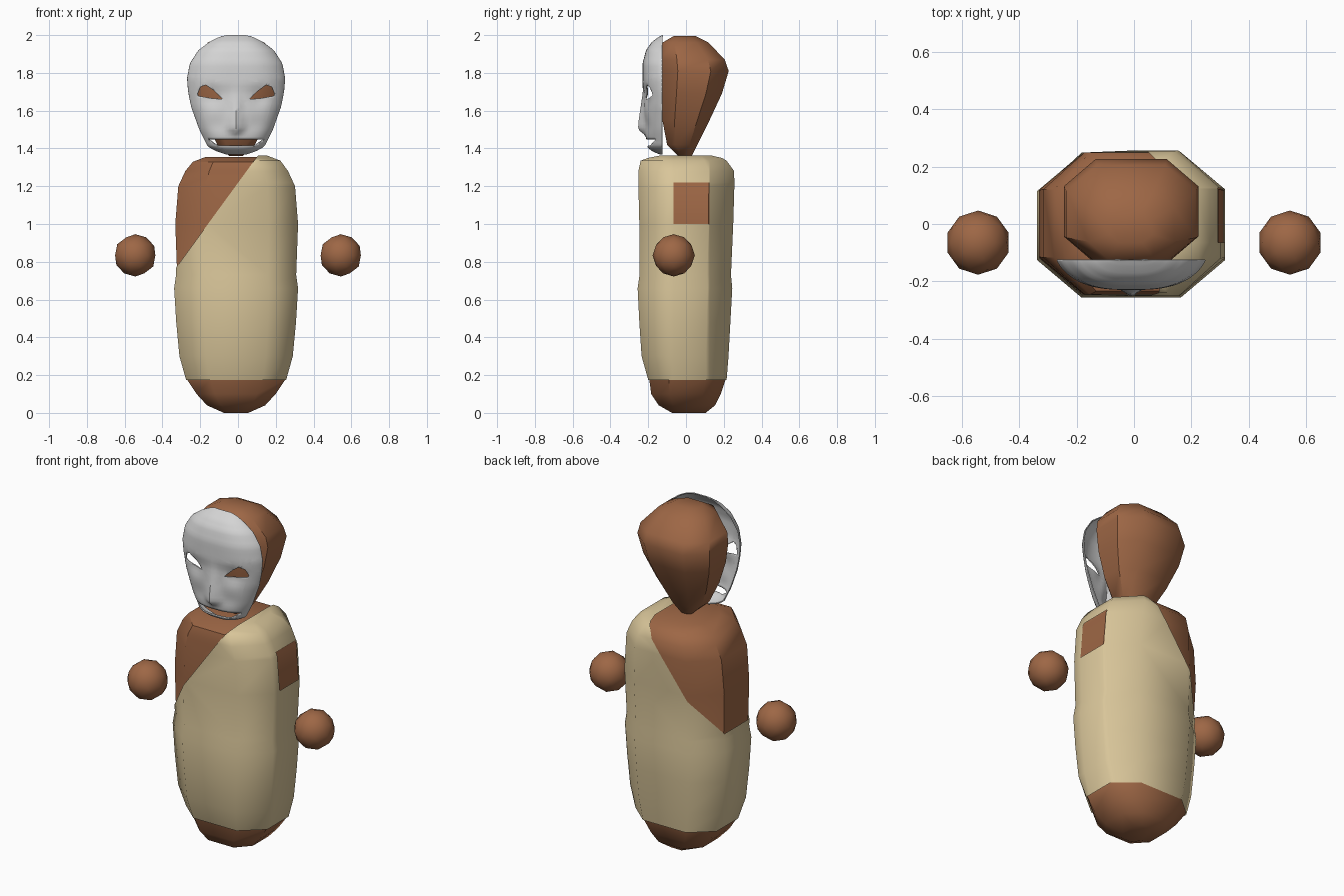
import bpy, bmesh, math
from mathutils import Vector

if "Cube" in bpy.data.objects:
    bpy.data.objects.remove(bpy.data.objects["Cube"], do_unlink=True)

CX = -0.01  # centre line of the figure


def material(name, rgb):
    m = bpy.data.materials.new(name)
    m.use_nodes = True
    m.diffuse_color = (*rgb, 1)
    m.node_tree.nodes["Principled BSDF"].inputs["Base Color"].default_value = (*rgb, 1)
    return m


brown = material("brown skin", (0.34, 0.135, 0.06))
cream = material("cream cloth", (0.69, 0.56, 0.32))
grey = material("pale grey mask", (0.66, 0.66, 0.66))


def finish(bm, name, mat, angle):
    me = bpy.data.meshes.new(name)
    bm.to_mesh(me)
    bm.free()
    ob = bpy.data.objects.new(name, me)
    bpy.context.collection.objects.link(ob)
    me.materials.append(mat)
    bpy.ops.object.select_all(action="DESELECT")
    ob.select_set(True)
    bpy.context.view_layer.objects.active = ob
    bpy.ops.object.shade_smooth_by_angle(angle=math.radians(angle))
    return ob


def loft(rows, inset=0.0):
    """Stack of chamfered eight-sided rings; each row is z, half width, front y, back y."""
    bm = bmesh.new()
    rings = []
    for z, hx, y0, y1 in rows:
        hx, cy, hy = hx - inset, (y0 + y1) / 2, (y1 - y0) / 2 - inset
        corners = [(.53, -1), (1, -.48), (1, .48), (.53, 1)]
        corners += [(-a, b) for a, b in reversed(corners)]
        rings.append([bm.verts.new((CX + a * hx, cy + b * hy, z)) for a, b in corners])
    for lo, hi in zip(rings, rings[1:]):
        for i in range(8):
            j = (i + 1) % 8
            bm.faces.new((lo[i], lo[j], hi[j], hi[i]))
    bm.faces.new(rings[0][::-1])
    bm.faces.new(rings[-1])
    return bm


def bisect(bm, point, normal, clear=False, faces=None):
    faces = list(bm.faces) if faces is None else faces
    edges = {e for f in faces for e in f.edges}
    verts = {v for f in faces for v in f.verts}
    bmesh.ops.bisect_plane(bm, geom=[*verts, *edges, *faces], dist=1e-5, plane_co=point,
                           plane_no=normal, clear_outer=clear)


def cut_hole(bm, poly, axis, near):
    """Open a convex hole, its outline running through the surface along axis."""
    mid = sum(poly, Vector()) / len(poly)
    reach = max((p - mid).length for p in poly) * 1.4
    planes = []
    for a, b in zip(poly, poly[1:] + poly[:1]):
        n = (b - a).cross(axis).normalized()
        planes.append((a, n if n.dot(mid - a) < 0 else -n))

    def flat(v):
        return v - axis * v.dot(axis)

    for p, n in planes:
        close = [f for f in bm.faces if near(f.calc_center_median()) and
                 (min((flat(v.co) - flat(mid)).length for v in f.verts) < reach or len(bm.faces) < 200)]
        bisect(bm, p, n, faces=close)
    inside = [f for f in bm.faces if near(f.calc_center_median()) and
              all((f.calc_center_median() - p).dot(n) < 0 for p, n in planes)]
    bmesh.ops.delete(bm, geom=inside, context="FACES")


def lerp(table, z):
    for (z0, a), (z1, b) in zip(table, table[1:]):
        if z <= z1:
            return a + (b - a) * max(0, z - z0) / (z1 - z0)
    return table[-1][1]


# Body and the robe wrapped over it
torso = [(0, .07, -.08, .11), (.04, .16, -.15, .16), (.1, .215, -.19, .19),
         (.175, .265, -.2, .215), (.3, .3, -.235, .225), (.48, .317, -.247, .235),
         (.66, .328, -.256, .245), (.73, .318, -.246, .238), (1.0, .328, -.247, .25),
         (1.2, .312, -.252, .256), (1.28, .275, -.252, .255), (1.335, .235, -.24, .215),
         (1.362, .165, -.17, .17)]
bm = loft(torso, .006)
for v in bm.verts:
    if v.co.z > 1.3:
        v.co.z -= .006
finish(bm, "body", brown, 42)

bm = loft(torso)
bisect(bm, (0, 0, .175), (0, 0, -1), clear=True)
# Diagonal neckline over one shoulder, bending slightly near the arm
bisect(bm, (.1, 0, 1.355), (-1.37, 0, 1), clear=True)
# Square sleeve opening
cut_hole(bm, [Vector((0, y, z)) for y, z in ((-.065, 1), (.125, 1), (.125, 1.22), (-.065, 1.22))],
         Vector((1, 0, 0)), lambda c: c.x > .15)
finish(bm, "robe", cream, 60)

# Head
head = [(1.36, .035, -.04, .03), (1.42, .1, -.1, .06), (1.55, .165, -.125, .125),
        (1.69, .215, -.135, .19), (1.81, .235, -.138, .226), (1.87, .225, -.137, .205),
        (1.96, .15, -.125, .12), (1.995, .075, -.065, .05)]
finish(loft(head), "head", brown, 42)

# Mask shell
RIM = -.125
width = [(1.367, .05), (1.385, .105), (1.41, .15), (1.5, .195), (1.62, .238), (1.7, .254),
         (1.77, .26), (1.85, .245), (1.92, .2), (1.965, .14), (1.99, .09), (2.0, .05)]
front = [(1.367, -.135), (1.385, -.18), (1.41, -.208), (1.43, -.205), (1.47, -.216),
         (1.55, -.222), (1.7, -.222), (1.74, -.23), (1.85, -.23), (1.92, -.212),
         (1.965, -.18), (1.99, -.145), (2.0, -.127)]


def mask_y(s, x, z):
    y = RIM + (lerp(front, z) - RIM) * max(0, 1 - abs(s) ** 3) ** .75
    # Nose ridge widening toward the tip
    if 1.47 < z < 1.74:
        t = (1.74 - z) / .24 if z > 1.5 else (z - 1.47) / .03
        y -= .036 * t * max(0, 1 - abs(x) / (.018 + .045 * t))
    # Eye sockets and hollow cheeks
    for ex, ez, depth, size in ((.125, 1.67, .016, .05), (.1, 1.53, .008, .05)):
        y += depth * math.exp(-((abs(x) - ex) ** 2 + (z - ez) ** 2) / size ** 2)
    return min(y, RIM)


bm = bmesh.new()
COLS, ROWS = 36, 44
grid = []
for r in range(ROWS + 1):
    z = 1.6835 - .3165 * math.cos(math.pi * r / ROWS)
    w = lerp(width, z)
    row = []
    for c in range(COLS + 1):
        s = math.sin((c / COLS - .5) * math.pi)
        row.append(bm.verts.new((CX + s * w, mask_y(s, s * w, z), z)))
    grid.append(row)
for lo, hi in zip(grid, grid[1:]):
    for c in range(COLS):
        bm.faces.new((lo[c], lo[c + 1], hi[c + 1], hi[c]))

# Slanted eye openings and the mouth
eye = [(.065, 1.655), (.12, 1.664), (.198, 1.668), (.205, 1.69), (.19, 1.725), (.16, 1.735), (.12, 1.708)]
mouth = [(-.15, 1.448), (-.095, 1.413), (.095, 1.413), (.15, 1.448), (.05, 1.441), (-.05, 1.441)]
holes = [eye, [(-x, z) for x, z in eye], mouth[:4]]
for hole in holes:
    cut_hole(bm, [Vector((CX + x, 0, z)) for x, z in hole], Vector((0, 1, 0)), lambda c: True)
mask = finish(bm, "mask", grey, 50)
shell = mask.modifiers.new("thickness", "SOLIDIFY")
shell.thickness = .006
shell.offset = -1

# Floating hands
for side, label in ((1, "left_hand"), (-1, "right_hand")):
    bm = bmesh.new()
    bmesh.ops.create_icosphere(bm, subdivisions=2, radius=.112)
    bmesh.ops.translate(bm, verts=bm.verts, vec=(side * .544, -.065, .834))
    finish(bm, label, brown, 60)
